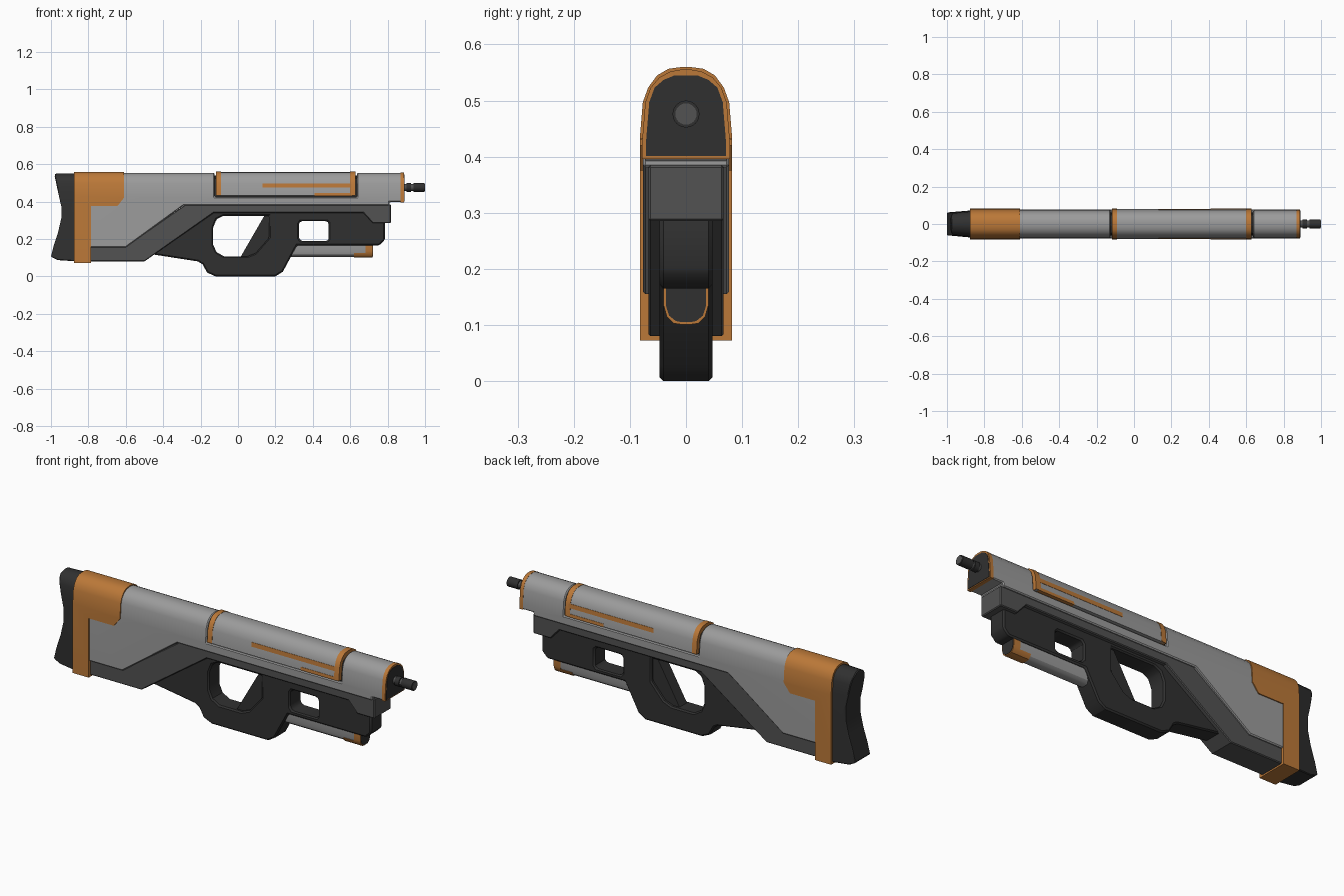
import bpy, bmesh, math

if "Cube" in bpy.data.objects:
    bpy.data.objects.remove(bpy.data.objects["Cube"])


def mat(name, r, g, b):
    m = bpy.data.materials.new(name)
    m.diffuse_color = (r, g, b, 1)
    m.use_nodes = True
    m.node_tree.nodes["Principled BSDF"].inputs["Base Color"].default_value = m.diffuse_color
    return m


ORANGE = mat("orange", 0.50, 0.19, 0.04)
BLACK = mat("black", 0.03, 0.03, 0.03)
DARK = mat("dark_grey", 0.085, 0.085, 0.085)
GREY = mat("grey", 0.33, 0.33, 0.33)


def prism(name, pts, axis, a, b, material=None):
    """Extrude a 2D outline: (x, z) points along Y, or (y, z) points along X."""
    bm = bmesh.new()
    place = (lambda p, d: (p[0], d, p[1])) if axis == 'Y' else (lambda p, d: (d, p[0], p[1]))
    ends = [[bm.verts.new(place(p, d)) for p in pts] for d in (a, b)]
    for e in ends:
        bm.faces.new(e)
    n = len(pts)
    for i in range(n):
        j = (i + 1) % n
        bm.faces.new((ends[0][i], ends[0][j], ends[1][j], ends[1][i]))
    bmesh.ops.recalc_face_normals(bm, faces=bm.faces)
    me = bpy.data.meshes.new(name)
    bm.to_mesh(me)
    bm.free()
    if material:
        me.materials.append(material)
    ob = bpy.data.objects.new(name, me)
    bpy.context.collection.objects.link(ob)
    return ob


def bake(ob):
    """Apply all modifiers."""
    dg = bpy.context.evaluated_depsgraph_get()
    me = bpy.data.meshes.new_from_object(ob.evaluated_get(dg))
    ob.modifiers.clear()
    ob.data = me


def boolean(ob, other, op):
    m = ob.modifiers.new("bool", 'BOOLEAN')
    m.operation, m.object, m.solver = op, other, 'EXACT'
    bake(ob)
    bpy.data.objects.remove(other)


def bevel(ob, width, angle=50, segments=1):
    m = ob.modifiers.new("bevel", 'BEVEL')
    m.width, m.segments = width, segments
    m.limit_method, m.angle_limit = 'ANGLE', math.radians(angle)
    bake(ob)


def smooth(ob):
    ob.data.shade_smooth()
    ob.data.set_sharp_from_angle(angle=math.radians(30))


def mirrored(half):
    return half + [(-y, z) for y, z in reversed(half)]


def arch(o, zb=0.0):
    """Arched cross-section, grown outward by o."""
    return mirrored([(0.077 + o, zb), (0.077 + o, 0.43), (0.0715 + o, 0.497),
                     (0.062 + o, 0.523), (0.046 + o, 0.541 + o * .7),
                     (0.026 + o, 0.551 + o), (0.010, 0.554 + o)])


def arched(name, pts, o, material=None):
    """Side outline trimmed by the arched cross-section."""
    ob = prism(name, pts, 'Y', -0.2, 0.2, material)
    boolean(ob, prism("cutter", arch(o, -0.1), 'X', -1.5, 1.5, material), 'INTERSECT')
    return ob


def rect(x0, x1, z0, z1):
    return [(x0, z0), (x1, z0), (x1, z1), (x0, z1)]


# Upper body with a recess for the slide cover
body = arched("upper_body", [(-0.87, 0.155), (-0.60, 0.155), (-0.29, 0.38), (0.81, 0.38),
                             (0.81, 0.397), (0.875, 0.397), (0.875, 0.6), (-0.87, 0.6)], 0, GREY)
boolean(body, prism("cutter", rect(-0.125, 0.637, 0.425, 0.7), 'Y', -0.3, 0.3, GREY), 'DIFFERENCE')
bevel(body, 0.009, 60)
smooth(body)
smooth(arched("slide_core", rect(-0.15, 0.66, 0.41, 0.6), -0.015, BLACK))

# Slide cover, end bands and side stripes
smooth(arched("slide_cover", rect(-0.113, 0.625, 0.432, 0.6), 0.004, GREY))
for i, r in enumerate([(-0.117, -0.09, 0.432, 0.6), (0.60, 0.628, 0.432, 0.6),
                       (0.13, 0.61, 0.475, 0.497), (0.41, 0.61, 0.431, 0.447)]):
    smooth(arched(f"slide_trim_{i}", rect(*r), 0.0055, ORANGE))

# Lower frame
frame = prism("lower_frame", [(-0.87, 0.08), (-0.50, 0.08), (-0.13, 0.34), (0.67, 0.34),
                              (0.72, 0.285), (0.818, 0.285), (0.818, 0.385), (-0.28, 0.385),
                              (-0.59, 0.17), (-0.87, 0.17)], 'Y', -0.067, 0.067, DARK)
bevel(frame, 0.004)

# Grip frame with trigger and foregrip openings
grip = prism("grip_frame", [(-0.46, 0.118), (-0.215, 0.08), (-0.19, 0.065), (-0.165, 0.02),
                            (-0.12, 0.0), (0.20, 0.0), (0.24, 0.025), (0.315, 0.165),
                            (0.755, 0.165), (0.785, 0.195), (0.785, 0.30), (0.70, 0.36),
                            (-0.11, 0.36)], 'Y', -0.047, 0.047, BLACK)
trigger_hole = [(-0.133, 0.17), (-0.115, 0.13), (-0.075, 0.107), (0.05, 0.107), (0.095, 0.125),
                (0.165, 0.205), (0.165, 0.323), (-0.08, 0.323), (-0.115, 0.305), (-0.133, 0.26)]
fore_hole = [(0.325, 0.205), (0.34, 0.188), (0.475, 0.188), (0.485, 0.20), (0.485, 0.285),
             (0.475, 0.295), (0.335, 0.295), (0.325, 0.28)]
for h in (trigger_hole, fore_hole):
    boolean(grip, prism("cutter", h, 'Y', -0.3, 0.3, BLACK), 'DIFFERENCE')
bevel(grip, 0.009, 40)
smooth(grip)
prism("grip_infill", [(0.0, 0.08), (0.12, 0.08), (0.19, 0.19), (0.19, 0.34), (0.15, 0.34)],
      'Y', -0.03, 0.03, BLACK)

# Under-barrel tube with orange tip and black end cap
def tube(o):
    return mirrored([(0.037 + o, 0.18), (0.037 + o, 0.135), (0.031 + o, 0.116 - o / 2),
                     (0.019 + o, 0.106 - o), (0.008, 0.104 - o)])


smooth(prism("under_tube", tube(0), 'X', 0.22, 0.715, GREY))
tip = prism("under_tube_tip", [(0.62, 0.05), (0.72, 0.05), (0.72, 0.17), (0.683, 0.17),
                               (0.683, 0.125), (0.62, 0.125)], 'Y', -0.2, 0.2, ORANGE)
boolean(tip, prism("cutter", tube(0.003), 'X', 0, 1, ORANGE), 'INTERSECT')
smooth(tip)
prism("under_tube_cap", [(y, min(z, 0.168)) for y, z in tube(-0.001)], 'X', 0.70, 0.722, BLACK)

# Orange stock cover
smooth(arched("stock_cover", [(-0.878, 0.072), (-0.787, 0.072), (-0.787, 0.375), (-0.645, 0.375),
                              (-0.61, 0.42), (-0.61, 0.6), (-0.878, 0.6)], 0.005, ORANGE))

# Butt pad, narrowed toward the rear
pad = arched("butt_pad", [(-0.86, 0.08), (-0.965, 0.087), (-1.0, 0.105), (-0.985, 0.165),
                          (-0.962, 0.235), (-0.945, 0.31), (-0.945, 0.375), (-0.962, 0.45),
                          (-0.98, 0.535), (-0.965, 0.6), (-0.86, 0.6)], -0.004, BLACK)
bevel(pad, 0.022, 60)
for v in pad.data.vertices:
    if v.co.x < -0.93:
        v.co.y *= 0.85
smooth(pad)

# Muzzle rim and face plate
smooth(arched("muzzle_rim", rect(0.868, 0.887, 0.396, 0.6), 0.001, ORANGE))
smooth(arched("muzzle_face", rect(0.87, 0.889, 0.401, 0.545), -0.006, BLACK))


# Barrel, made of stacked cylinders
def cylinder(name, x0, x1, r, material):
    circle = [(r * math.cos(t * math.pi / 12), 0.476 + r * math.sin(t * math.pi / 12))
              for t in range(24)]
    smooth(prism(name, circle, 'X', x0, x1, material))


cylinder("barrel_core", 0.86, 0.99, 0.019, DARK)
cylinder("barrel_collar", 0.90, 0.925, 0.024, BLACK)
cylinder("barrel_tip", 0.937, 0.998, 0.024, BLACK)
cylinder("barrel_end", 0.95, 1.0, 0.019, DARK)
